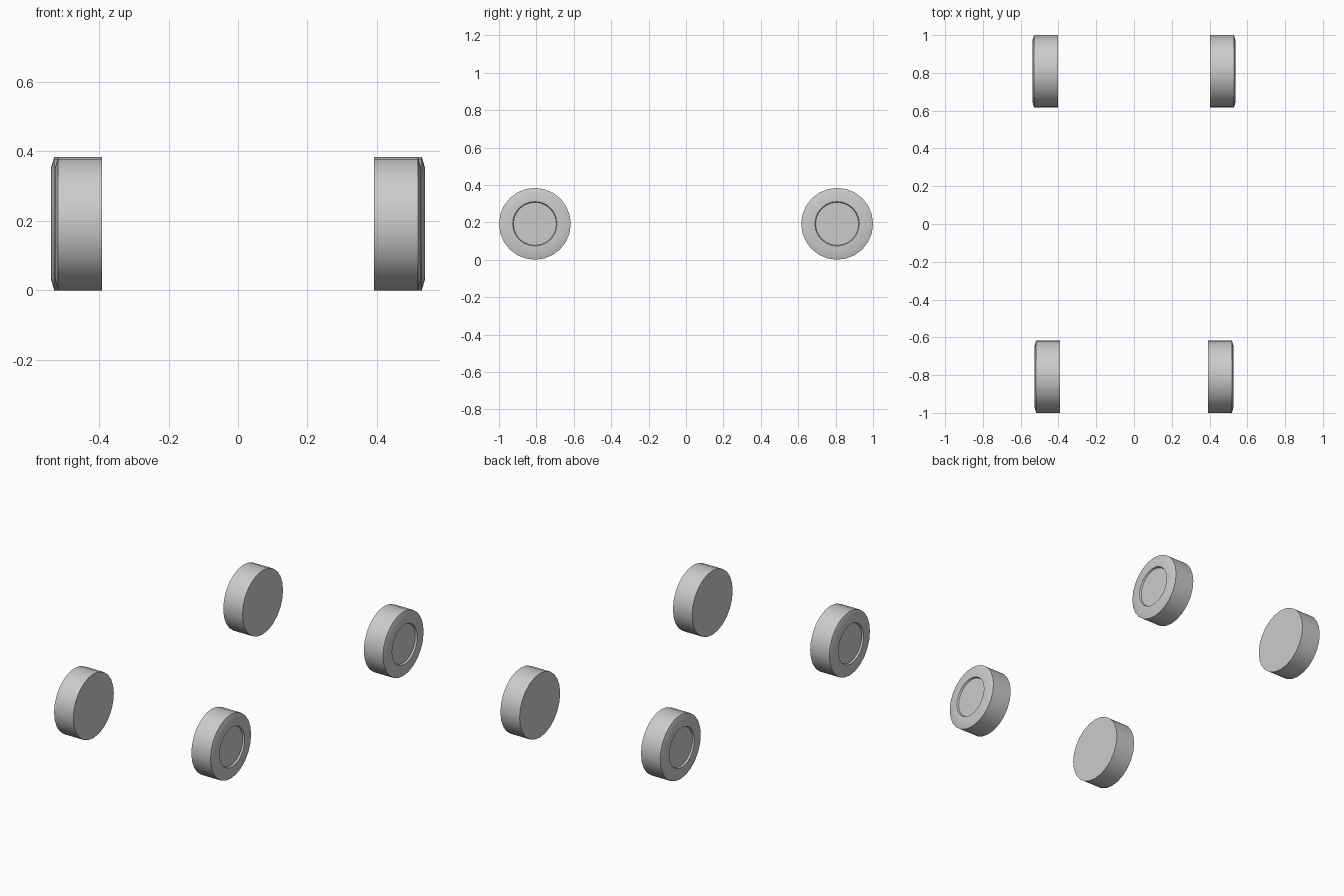
import bpy, bmesh, math

if "Cube" in bpy.data.objects:
    bpy.data.objects.remove(bpy.data.objects["Cube"])

SIDES = 24
R = 0.192
WIDTH = 0.136

# wheel profile: (distance outward from inner face, radius)
PROFILE = [(0, R), (WIDTH - 0.009, R), (WIDTH, 0.162),
           (WIDTH, 0.119), (WIDTH - 0.010, 0.115)]


def wheel(name, side, x_inner, y):
    bm = bmesh.new()
    rings = []
    for d, r in PROFILE:
        ring = []
        for i in range(SIDES):
            a = 2 * math.pi * i / SIDES
            ring.append(bm.verts.new((side * (x_inner + d), y + r * math.sin(a), R + r * math.cos(a))))
        rings.append(ring)
    # tread, chamfer, rim and recess wall
    for a, b in zip(rings, rings[1:]):
        for i in range(SIDES):
            j = (i + 1) % SIDES
            bm.faces.new((a[i], a[j], b[j], b[i]))
    # inner face and hub face
    bm.faces.new(rings[0])
    bm.faces.new(rings[-1])
    bmesh.ops.recalc_face_normals(bm, faces=bm.faces)
    mesh = bpy.data.meshes.new(name)
    bm.to_mesh(mesh)
    bm.free()
    ob = bpy.data.objects.new(name, mesh)
    bpy.context.collection.objects.link(ob)
    bpy.ops.object.select_all(action='DESELECT')
    ob.select_set(True)
    bpy.context.view_layer.objects.active = ob
    bpy.ops.object.shade_smooth_by_angle(angle=math.radians(30))


# front axle is slightly narrower than the rear
for side, label in ((-1, "left"), (1, "right")):
    wheel("front_wheel_" + label, side, 0.391, R - 1)
    wheel("rear_wheel_" + label, side, 0.402, 1 - R)
